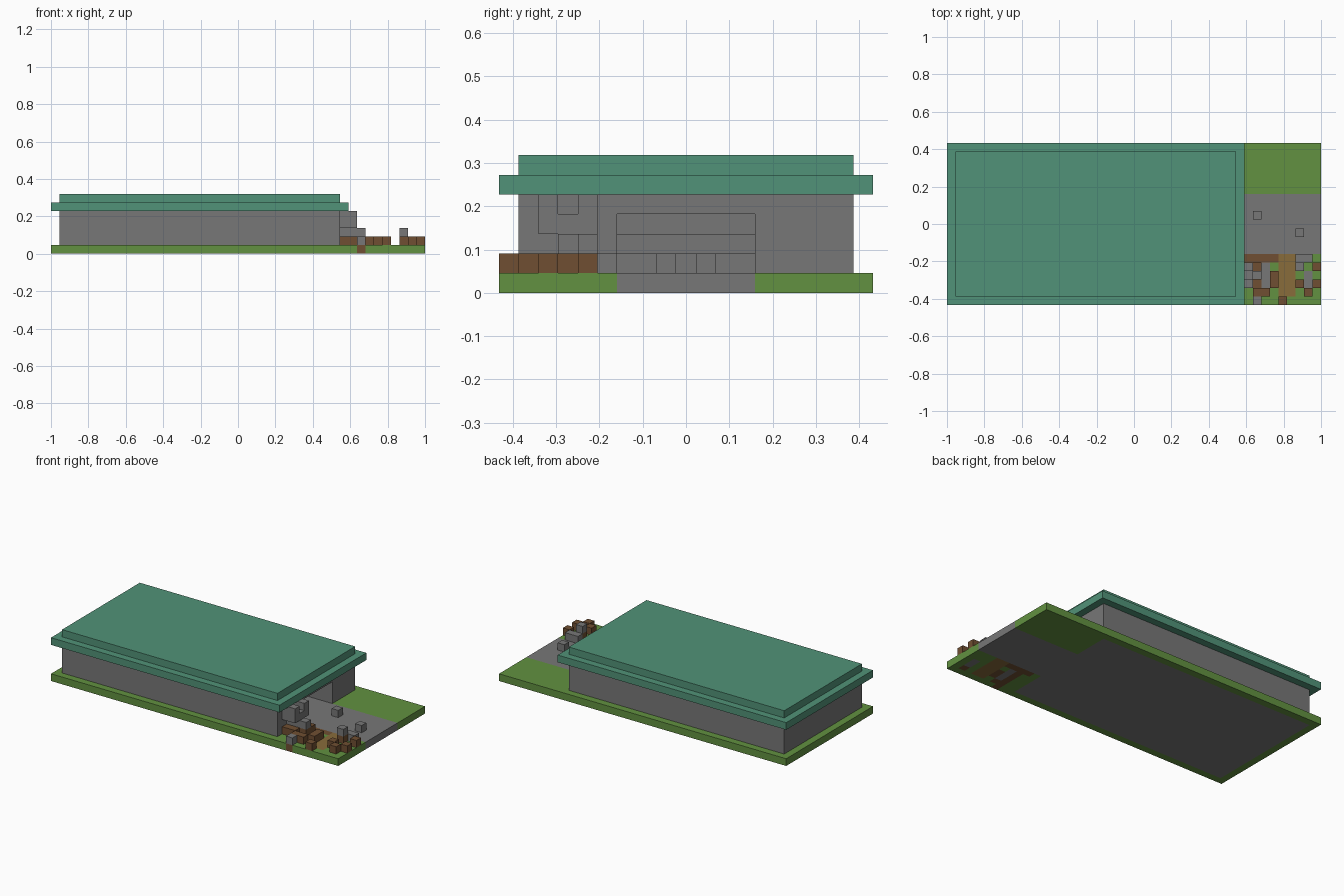
import bpy, bmesh
from mathutils import Matrix, Vector

U = 1 / 22  # one block

old = bpy.data.objects.get("Cube")
if old:
    bpy.data.objects.remove(old, do_unlink=True)


def material(name, rgb):
    m = bpy.data.materials.new(name)
    m.use_nodes = True
    m.diffuse_color = (*rgb, 1)
    m.node_tree.nodes["Principled BSDF"].inputs["Base Color"].default_value = (*rgb, 1)
    return m


TEAL = material("teal roof", (0.083, 0.29, 0.188))
STONE = material("grey stone", (0.185, 0.185, 0.185))
GRASS = material("grass green", (0.122, 0.283, 0.052))
DIRT = material("dirt brown", (0.162, 0.078, 0.032))
SAND = material("tan path", (0.25, 0.15, 0.043))


def boxes(name, mat, spans):
    """One object from boxes given as (x0, x1, y0, y1, z0, z1) in blocks."""
    bm = bmesh.new()
    for x0, x1, y0, y1, z0, z1 in spans:
        centre = Vector((x0 + x1, y0 + y1, z0 + z1)) * U / 2
        size = Vector((x1 - x0, y1 - y0, z1 - z0)) * U
        bmesh.ops.create_cube(bm, size=1, matrix=Matrix.Translation(centre) @ Matrix.Diagonal((*size, 1)))
    mesh = bpy.data.meshes.new(name)
    bm.to_mesh(mesh)
    bm.free()
    mesh.materials.append(mat)
    ob = bpy.data.objects.new(name, mesh)
    bpy.context.collection.objects.link(ob)
    return ob


def cells(rows, letter, z):
    """Unit blocks wherever the letter stands; rows run towards the front."""
    return [(13 + i, 14 + i, -4.5 - r, -3.5 - r, z, z + 1)
            for r, row in enumerate(rows) for i, c in enumerate(row) if c == letter]


# Ground: lawn border, floor and entrance path
boxes("lawn", GRASS, [
    (-22, -21, -9.5, 9.5, 0, 1),
    (-21, 13, 8.5, 9.5, 0, 1),
    (-21, 13, -9.5, -8.5, 0, 1),
    (12, 13, 3.5, 8.5, 0, 1),
    (12, 13, -8.5, -3.5, 0, 1),
    (13, 22, 3.5, 9.5, 0, 1)])
boxes("floor", STONE, [(-21, 12, -8.5, 8.5, 0, 1)])
boxes("entrance_path", STONE, [(12, 22, -3.5, 3.5, 0, 1)])

# Broken ground beside the path (G grass, D dirt, T tan, S stone)
ground = ["DDDDTTGGG",
          "GDSGTTGGG",
          "GDSDTTGSG",
          "GDSDTTGSG",
          "GDDGTTGDG",
          "GDGGGGGGG"]
for name, mat, letter in (("broken_lawn", GRASS, "G"), ("dirt_patches", DIRT, "D"),
                          ("tan_path", SAND, "T"), ("sunk_stones", STONE, "S")):
    boxes(name, mat, cells(ground, letter, 0))

# Loose blocks lying on the ground
loose = ["......SS.",
         "BB....B.B",
         "BB.B.....",
         "B..B..B.B",
         ".BB....B.",
         ".S..B...."]
boxes("dirt_rubble", DIRT, cells(loose, "B", 1) + [(12, 13, -7.5, -4.5, 1, 2)])
boxes("stone_rubble", STONE, cells(loose, "S", 1) + [
    (14, 15, 0.5, 1.5, 1, 2),
    (19, 20, -1.5, -0.5, 1, 2),
    (19, 20, -5.5, -4.5, 2, 3)])

# Stones pushed out of the end wall
boxes("burst_wall", STONE, [
    (12, 14, -7.5, -6.5, 3, 5),
    (12, 14, -6.5, -5.5, 3, 4),
    (12, 14, -5.5, -4.5, 3, 5),
    (12, 15, -6.5, -5.5, 2, 3)])

# Walls with a deep doorway, and steps inside
boxes("walls", STONE, [
    (-21, -20, -8.5, 8.5, 1, 5),
    (-20, 7, -8.5, -7.5, 1, 5),
    (-20, 7, 7.5, 8.5, 1, 5),
    (7, 12, 3.5, 8.5, 1, 5),
    (7, 12, -8.5, -3.5, 1, 5),
    (7, 12, -3.5, 3.5, 4, 5)])
boxes("inner_steps", STONE, [
    (5, 6, -7.5, 7.5, 1, 2),
    (4, 5, -7.5, 7.5, 1, 3),
    (3, 4, -7.5, 7.5, 1, 5)])

# Two stepped roof slabs
boxes("roof_eaves", TEAL, [(-22, 13, -9.5, 9.5, 5, 6)])
boxes("roof_top", TEAL, [(-21, 12, -8.5, 8.5, 6, 7)])
